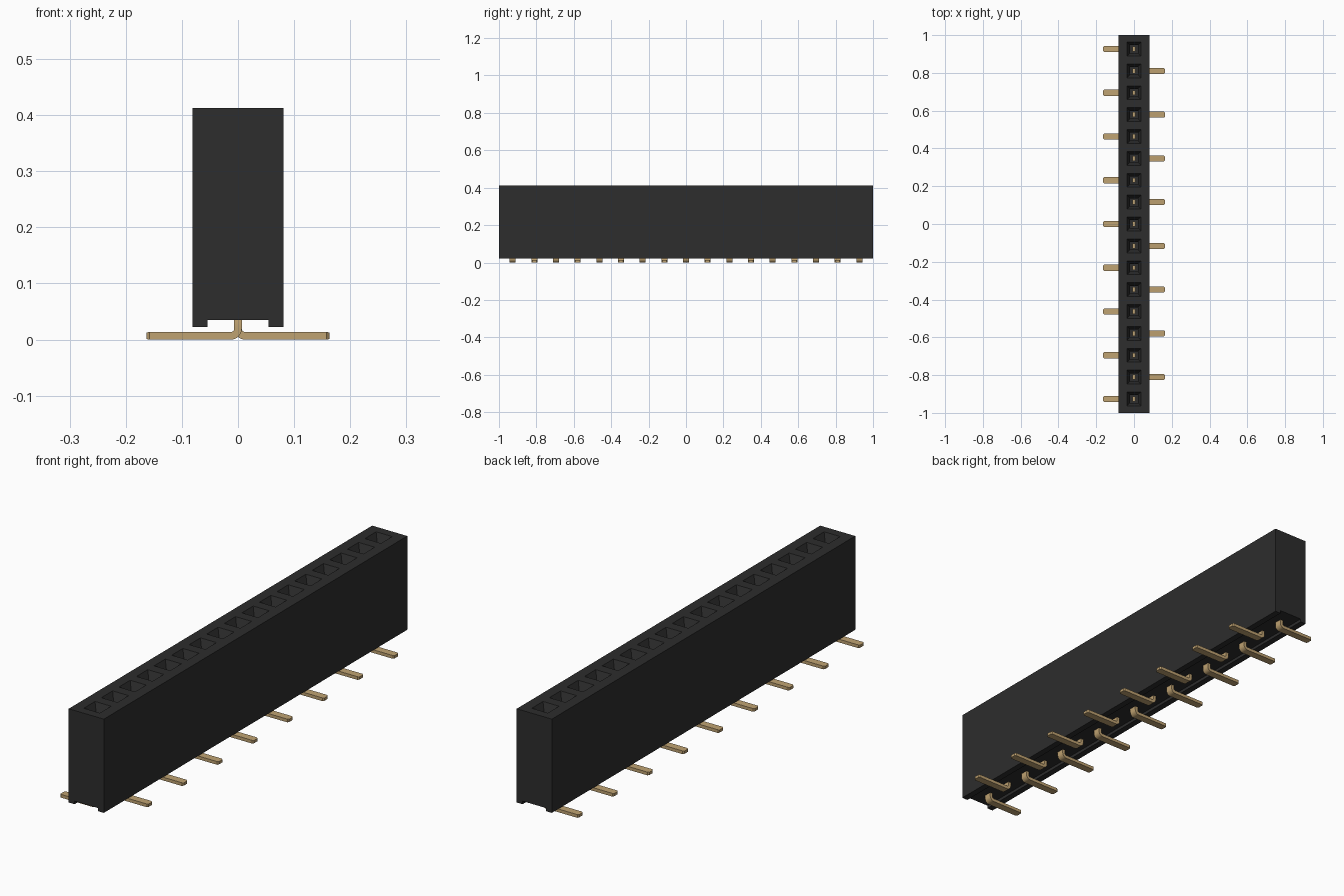
import bpy, bmesh, math
from mathutils import Matrix, Vector

if "Cube" in bpy.data.objects:
    bpy.data.objects.remove(bpy.data.objects["Cube"], do_unlink=True)

COUNT, PITCH = 17, 0.1158
TOP, BASE, GROOVE = 0.413, 0.022, 0.035
HALF_X, GROOVE_X = 0.081, 0.054


def make_material(name, color, rough):
    mat = bpy.data.materials.new(name)
    mat.use_nodes = True
    mat.diffuse_color = color
    bsdf = mat.node_tree.nodes["Principled BSDF"]
    bsdf.inputs["Base Color"].default_value = color
    bsdf.inputs["Roughness"].default_value = rough
    return mat


def make_object(name, bm, mat):
    bmesh.ops.recalc_face_normals(bm, faces=bm.faces)
    mesh = bpy.data.meshes.new(name)
    bm.to_mesh(mesh)
    bm.free()
    mesh.materials.append(mat)
    obj = bpy.data.objects.new(name, mesh)
    bpy.context.collection.objects.link(obj)
    return obj


def loft(bm, rings):
    """Skin a list of four-point rings and cap both ends."""
    rows = [[bm.verts.new(p) for p in ring] for ring in rings]
    for a, b in zip(rows, rows[1:]):
        for i in range(4):
            j = (i + 1) % 4
            bm.faces.new((a[i], a[j], b[j], b[i]))
    bm.faces.new(rows[0])
    bm.faces.new(rows[-1])


def square(y, z, h):
    return [(sx * h, y + sy * h, z) for sx, sy in ((-1, -1), (1, -1), (1, 1), (-1, 1))]


black = make_material("black plastic", (0.026, 0.026, 0.026, 1), 0.6)
gold = make_material("gold contact", (0.52, 0.36, 0.165, 1), 0.5)
slots = [(i - (COUNT - 1) / 2) * PITCH for i in range(COUNT)]

# Housing: channel profile extruded along the row
half = [(HALF_X, TOP), (HALF_X, BASE), (GROOVE_X, BASE), (GROOVE_X, GROOVE)]
profile = half + [(-x, z) for x, z in reversed(half)]
bm = bmesh.new()
face = bm.faces.new([bm.verts.new((x, -1, z)) for x, z in profile])
ext = bmesh.ops.extrude_face_region(bm, geom=[face])
bmesh.ops.translate(bm, vec=(0, 2, 0),
                    verts=[v for v in ext["geom"] if isinstance(v, bmesh.types.BMVert)])
housing = make_object("housing", bm, black)

# Sockets: funnel mouths leading into straight shafts
bm = bmesh.new()
for y in slots:
    loft(bm, [square(y, 0.06, 0.020), square(y, TOP - 0.036, 0.020),
              square(y, TOP, 0.037), square(y, TOP + 0.02, 0.037)])
cutter = make_object("socket_cutter", bm, black)
cutter.hide_render = True
cut = housing.modifiers.new("sockets", "BOOLEAN")
cut.operation = "DIFFERENCE"
cut.solver = "EXACT"
cut.object = cutter
bpy.context.view_layer.objects.active = housing
housing.select_set(True)
bpy.ops.object.modifier_apply(modifier=cut.name)
bpy.data.objects.remove(cutter, do_unlink=True)

# Pins: upright stem, rounded bend and flat foot, alternating sides
THICK, INNER = 0.0135, 0.006
OUTER = INNER + THICK
cx, cz = THICK / 2 + INNER, OUTER


def pin_rings(y, side):
    pairs = [((-THICK / 2, 0.2), (THICK / 2, 0.2), 0.013),
             ((-THICK / 2, 0.045), (THICK / 2, 0.045), 0.013),
             ((-THICK / 2, GROOVE), (THICK / 2, GROOVE), 0.016)]
    for k in range(7):
        a = math.pi + k * math.pi / 12
        c, s = math.cos(a), math.sin(a)
        pairs.append(((cx + OUTER * c, cz + OUTER * s),
                      (cx + INNER * c, cz + INNER * s), 0.016))
    pairs.append(((0.158, 0), (0.158, THICK), 0.016))
    pairs.append(((0.163, 0.001), (0.163, THICK - 0.001), 0.011))
    return [[(side * p[0], y - w, p[1]), (side * p[0], y + w, p[1]),
             (side * q[0], y + w, q[1]), (side * q[0], y - w, q[1])]
            for p, q, w in pairs]


for i, y in enumerate(slots):
    bm = bmesh.new()
    loft(bm, pin_rings(y, -1 if i % 2 == 0 else 1))
    pin = make_object(f"pin_{i + 1}", bm, gold)
    bpy.ops.object.select_all(action="DESELECT")
    pin.select_set(True)
    bpy.context.view_layer.objects.active = pin
    bpy.ops.object.shade_smooth_by_angle(angle=math.radians(25))
